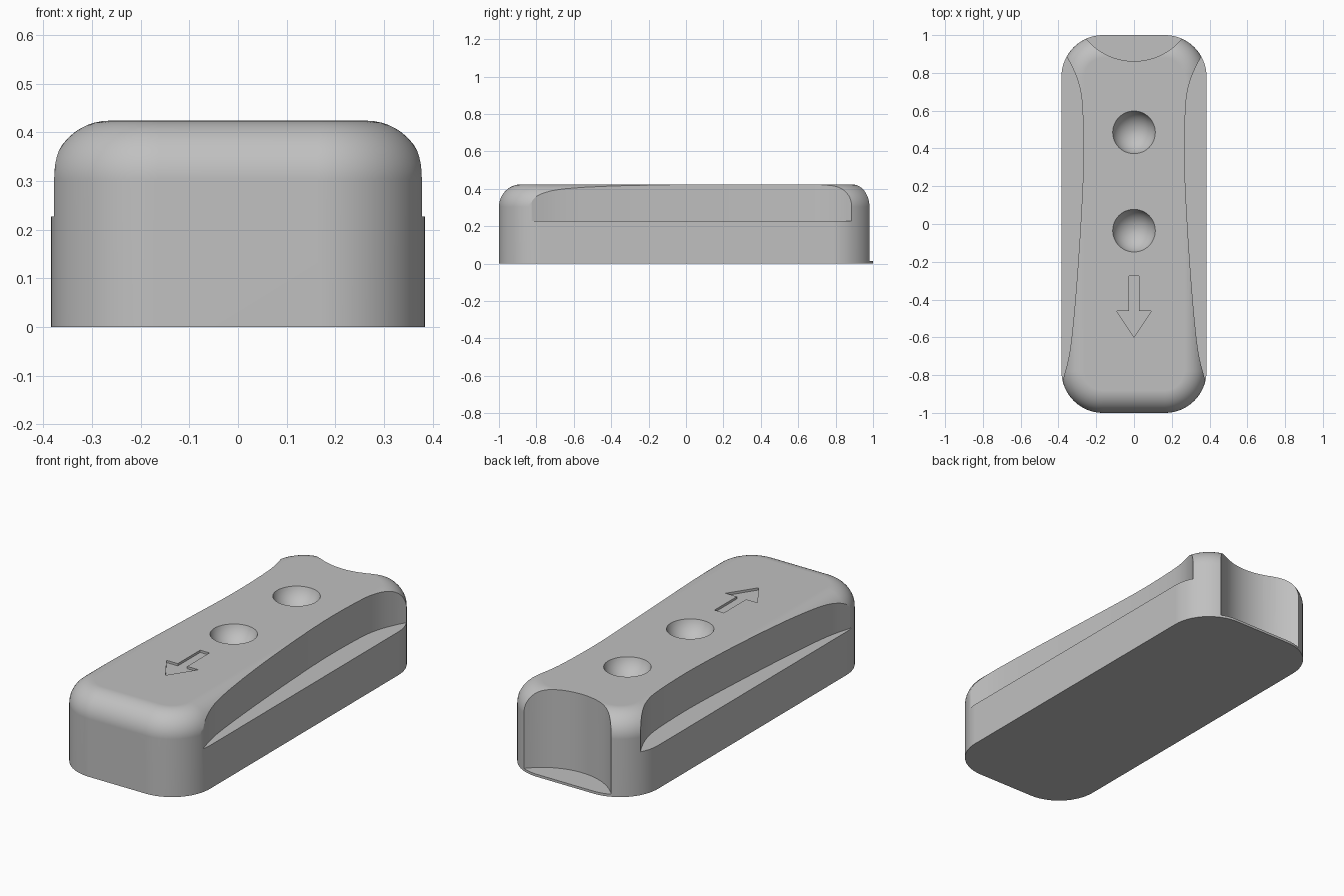
import bpy, bmesh, math
from mathutils import Vector

cube = bpy.data.objects.get("Cube")
if cube:
    bpy.data.objects.remove(cube, do_unlink=True)

HALF_X, HALF_Y, HEIGHT = 0.384, 1.0, 0.424
CORNER, FILLET = 0.22, 0.12

grey = bpy.data.materials.new("plain_grey")
grey.use_nodes = True
colour = (0.53, 0.53, 0.53, 1)
grey.diffuse_color = colour
grey.node_tree.nodes["Principled BSDF"].inputs["Base Color"].default_value = colour


def finish(name, bm):
    bmesh.ops.recalc_face_normals(bm, faces=bm.faces)
    mesh = bpy.data.meshes.new(name)
    bm.to_mesh(mesh)
    bm.free()
    mesh.materials.append(grey)
    obj = bpy.data.objects.new(name, mesh)
    bpy.context.collection.objects.link(obj)
    return obj


def loft(name, rings):
    """Join rings of equal length into a capped solid."""
    bm = bmesh.new()
    loops = [[bm.verts.new(p) for p in ring] for ring in rings]
    n = len(loops[0])
    for low, high in zip(loops, loops[1:]):
        for i in range(n):
            j = (i + 1) % n
            bm.faces.new((low[i], low[j], high[j], high[i]))
    bm.faces.new(loops[0])
    bm.faces.new(loops[-1])
    return finish(name, bm)


def prism(name, outline, z0, z1):
    return loft(name, [[(x, y, z) for x, y in outline] for z in (z0, z1)])


def rounded_ring(inset, z, steps=16):
    """Rounded rectangle moved inwards by inset."""
    r = CORNER - inset
    cx, cy = HALF_X - CORNER, HALF_Y - CORNER
    ring = []
    for k, (sx, sy) in enumerate(((1, 1), (-1, 1), (-1, -1), (1, -1))):
        for i in range(steps + 1):
            a = math.pi / 2 * (k + i / steps)
            ring.append((sx * cx + r * math.cos(a), sy * cy + r * math.sin(a), z))
    return ring


def smooth_path(points, steps=6):
    """Catmull-Rom curve through the points."""
    p = [Vector(q) for q in points]
    p = [2 * p[0] - p[1]] + p + [2 * p[-1] - p[-2]]
    path = []
    for a, b, c, d in zip(p, p[1:], p[2:], p[3:]):
        for i in range(steps):
            t = i / steps
            path.append(b + (c - a) * t / 2 + (a - b * 2.5 + c * 2 - d / 2) * t**2
                        + (b * 3 - a - c * 3 + d) * t**3 / 2)
    return path + [p[-2]]


def carve(body, cutter):
    cutter.hide_render = True
    mod = body.modifiers.new("carve", "BOOLEAN")
    mod.operation, mod.solver, mod.object = "DIFFERENCE", "EXACT", cutter
    bpy.context.view_layer.objects.active = body
    bpy.ops.object.modifier_apply(modifier=mod.name)
    bpy.data.objects.remove(cutter, do_unlink=True)


# Block with rounded corners and a rounded upper rim
rings = [rounded_ring(0, 0)]
for i in range(13):
    a = math.pi / 2 * i / 12
    rings.append(rounded_ring(FILLET * (1 - math.cos(a)),
                              HEIGHT - FILLET * (1 - math.sin(a))))
body = loft("block_body", rings)

# Waisted finger ledges on both sides
waist = smooth_path([(0.40, -0.90), (0.375, -0.82), (0.341, -0.68), (0.317, -0.47),
                     (0.292, -0.15), (0.272, 0.2), (0.267, 0.42), (0.275, 0.64),
                     (0.292, 0.74), (0.322, 0.82), (0.356, 0.885), (0.41, 0.97)])
for side in (1, -1):
    outline = [(side * x, y) for x, y in waist] + [(side * 0.6, 0.97), (side * 0.6, -0.9)]
    carve(body, prism("ledge_cutter", outline, 0.227, 0.6))

# Round scoop in the back, leaving a thin floor
SCOOP_R = 0.329
circle = [(SCOOP_R * math.cos(math.tau * i / 96),
           0.862 + SCOOP_R + SCOOP_R * math.sin(math.tau * i / 96)) for i in range(96)]
carve(body, prism("scoop_cutter", circle, 0.013, 0.6))

# Two round dimples in the top
RIM, DEPTH = 0.113, 0.085
ball = (RIM**2 + DEPTH**2) / (2 * DEPTH)
for y in (0.485, -0.035):
    bm = bmesh.new()
    bmesh.ops.create_uvsphere(bm, u_segments=48, v_segments=32, radius=ball)
    bmesh.ops.translate(bm, verts=bm.verts, vec=(0, y, HEIGHT - DEPTH + ball))
    carve(body, finish("dimple_cutter", bm))

# Engraved arrow pointing to the front
half = [(0.027, -0.275), (0.027, -0.46), (0.092, -0.46)]
arrow = half + [(0, -0.6)] + [(-x, y) for x, y in reversed(half)]
carve(body, prism("arrow_cutter", arrow, HEIGHT - 0.012, 0.6))

# Smooth shading with crisp edges
bpy.ops.object.select_all(action="DESELECT")
body.select_set(True)
bpy.context.view_layer.objects.active = body
bpy.ops.object.shade_smooth_by_angle(angle=math.radians(30))
body.modifiers.new("even_shading", "WEIGHTED_NORMAL").keep_sharp = True
